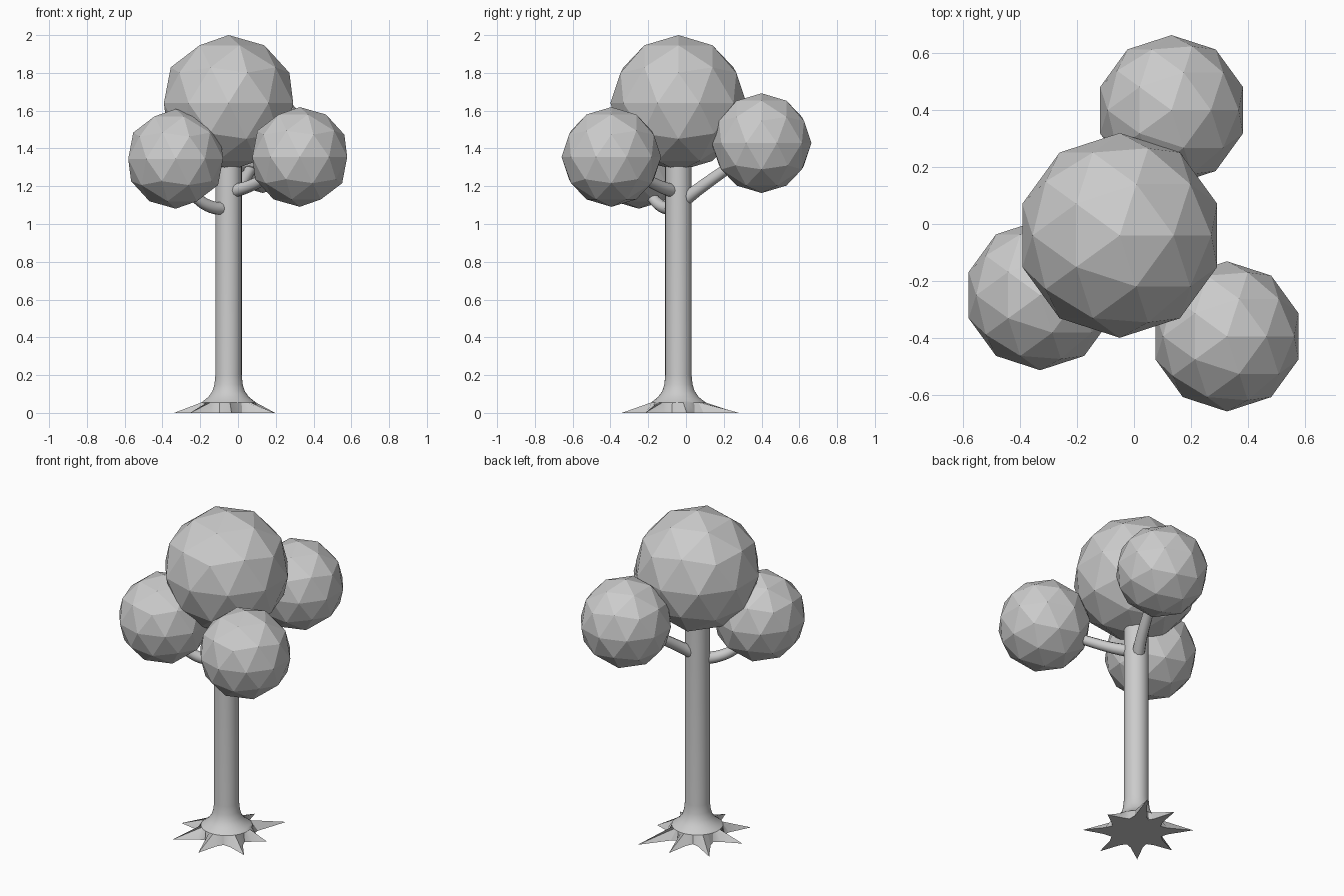
import bpy, bmesh, math

if "Cube" in bpy.data.objects:
    bpy.data.objects.remove(bpy.data.objects["Cube"])

CX, CY = -0.05, -0.04          # trunk axis

grey = bpy.data.materials.new("plain_grey")
grey.diffuse_color = (0.6, 0.6, 0.6, 1)
grey.use_nodes = True
grey.node_tree.nodes["Principled BSDF"].inputs["Base Color"].default_value = grey.diffuse_color


def add_mesh(name, bm):
    bmesh.ops.recalc_face_normals(bm, faces=bm.faces)
    me = bpy.data.meshes.new(name)
    bm.to_mesh(me)
    bm.free()
    ob = bpy.data.objects.new(name, me)
    bpy.context.collection.objects.link(ob)
    me.materials.append(grey)
    return ob


def select(ob):
    bpy.ops.object.select_all(action='DESELECT')
    ob.select_set(True)
    bpy.context.view_layer.objects.active = ob


# Foliage: flat-shaded low-poly balls
def foliage(name, centre, radius):
    bm = bmesh.new()
    bmesh.ops.create_icosphere(bm, subdivisions=2, radius=radius)
    bmesh.ops.translate(bm, verts=bm.verts, vec=centre)
    add_mesh(name, bm)


foliage("top_foliage", (CX, CY, 1.64), 0.36)
foliage("left_foliage", (-0.33, -0.25, 1.345), 0.264)
foliage("right_foliage", (0.327, -0.395, 1.355), 0.264)
foliage("back_foliage", (0.132, 0.40, 1.428), 0.264)

# Trunk: lofted rings flaring into eight pointed roots
roots = [(10, .25), (60, .37), (94, .31), (137, .32),
         (186, .29), (229, .31), (273, .30), (324, .30)]
SUB = 4
angles, foot = [], []
for i, (a, length) in enumerate(roots):
    b = roots[(i + 1) % len(roots)][0]
    gap = (b - a) % 360
    for k in range(SUB):
        angles.append(math.radians(a + gap * k / SUB))
        foot.append((length, 0.18, 0.15, 0.18)[k])

profile = [(1.4, .07), (.2, .07), (.15, .075), (.115, .086),
           (.085, .107), (.065, .132), (.055, .145)]
bm = bmesh.new()
n = len(angles)
rings = []
for z, radii in [(z, [r] * n) for z, r in profile] + [(0, foot)]:
    rings.append([bm.verts.new((CX + r * math.cos(a), CY + r * math.sin(a), z))
                  for a, r in zip(angles, radii)])
for up, low in zip(rings, rings[1:]):
    for i in range(n):
        j = (i + 1) % n
        bm.faces.new((up[i], low[i], low[j], up[j]))
bm.faces.new(rings[0])
centre = bm.verts.new((CX, CY, 0))
for i in range(n):
    bm.faces.new((rings[-1][i], rings[-1][(i + 1) % n], centre))
trunk = add_mesh("trunk", bm)
select(trunk)
bpy.ops.object.shade_smooth_by_angle(angle=math.radians(30))


# Branches: tapering bent tubes from the trunk into each foliage ball
def branch(name, points):
    cu = bpy.data.curves.new(name, 'CURVE')
    cu.dimensions = '3D'
    cu.bevel_depth = 0.036
    cu.bevel_resolution = 3
    cu.use_fill_caps = True
    cu.resolution_u = 4
    sp = cu.splines.new('BEZIER')
    sp.bezier_points.add(len(points) - 1)
    for i, (bp, p) in enumerate(zip(sp.bezier_points, points)):
        bp.co = p
        bp.handle_left_type = bp.handle_right_type = 'AUTO'
        bp.radius = 1 - 0.25 * i / (len(points) - 1)
    ob = bpy.data.objects.new(name, cu)
    bpy.context.collection.objects.link(ob)
    cu.materials.append(grey)
    select(ob)
    bpy.ops.object.convert(target='MESH')
    bpy.ops.object.shade_smooth_by_angle(angle=math.radians(40))


branch("left_branch", [(-.075, -.065, 1.08), (-.14, -.12, 1.09),
                       (-.21, -.17, 1.13), (-.28, -.21, 1.21)])
branch("right_branch", [(-.02, -.07, 1.175), (.06, -.14, 1.20), (.2, -.27, 1.27)])
branch("back_branch", [(-.035, -.005, 1.13), (.0, .06, 1.18),
                       (.06, .2, 1.28), (.1, .29, 1.34)])
